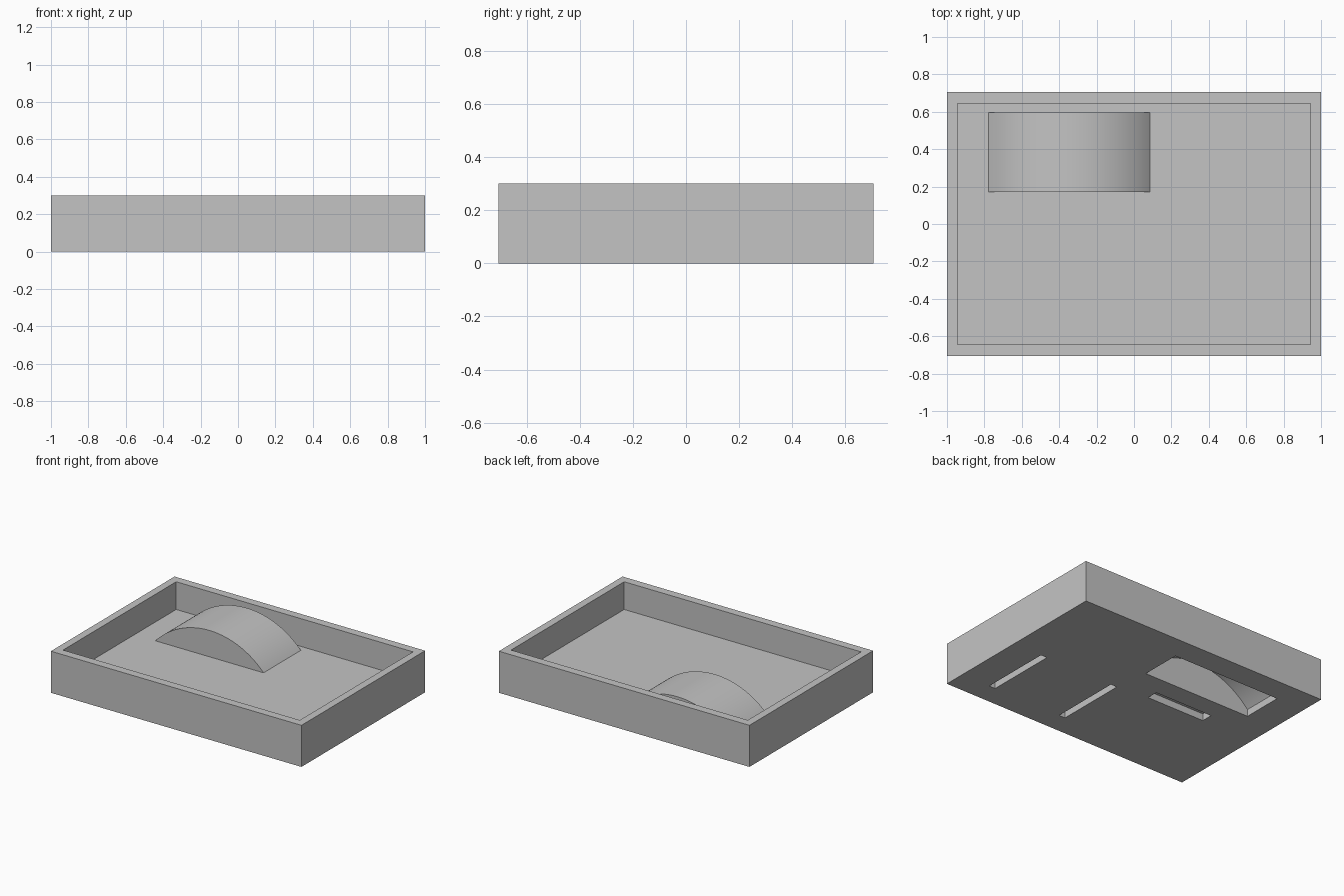
import bpy, bmesh, math

old = bpy.data.objects.get("Cube")
if old:
    bpy.data.objects.remove(old)

# One plain grey for the whole moulding
grey = bpy.data.materials.new("plain_grey")
grey.use_nodes = True
GREY = (0.55, 0.55, 0.55, 1)
grey.diffuse_color = GREY
grey.node_tree.nodes["Principled BSDF"].inputs["Base Color"].default_value = GREY


def prism(name, profile, y0, y1):
    """Extrude an x-z outline from y0 to y1."""
    bm = bmesh.new()
    face = bm.faces.new([bm.verts.new((x, y0, z)) for x, z in profile])
    out = bmesh.ops.extrude_face_region(bm, geom=[face])
    moved = [v for v in out["geom"] if isinstance(v, bmesh.types.BMVert)]
    bmesh.ops.translate(bm, verts=moved, vec=(0, y1 - y0, 0))
    bmesh.ops.recalc_face_normals(bm, faces=bm.faces)
    mesh = bpy.data.meshes.new(name)
    bm.to_mesh(mesh)
    bm.free()
    mesh.materials.append(grey)
    obj = bpy.data.objects.new(name, mesh)
    bpy.context.collection.objects.link(obj)
    return obj


def box(name, x0, x1, y0, y1, z0, z1):
    return prism(name, [(x0, z0), (x1, z0), (x1, z1), (x0, z1)], y0, y1)


def arch(name, cx, half, spring, rise, bottom, y0, y1, steps=48):
    """Circular-segment arch with short straight legs down to bottom."""
    radius = (half ** 2 + rise ** 2) / (2 * rise)
    span = math.asin(half / radius)
    profile = [(cx - half, bottom), (cx + half, bottom)]
    for i in range(steps + 1):
        a = span * (1 - 2 * i / steps)
        z = spring + rise - radius * (1 - math.cos(a))
        profile.append((cx + radius * math.sin(a), z))
    return prism(name, profile, y0, y1)


def combine(target, tool, operation):
    tool.hide_render = True
    mod = target.modifiers.new(operation.lower(), "BOOLEAN")
    mod.operation, mod.solver, mod.object = operation, "EXACT", tool
    bpy.context.view_layer.objects.active = target
    bpy.ops.object.modifier_apply(modifier=mod.name)
    bpy.data.objects.remove(tool)


# Open tray with a thick floor
FLOOR = 0.10
tray = box("tray", -1, 1, -0.705, 0.705, 0, 0.30)
combine(tray, box("tray_recess", -0.945, 0.945, -0.645, 0.645, FLOOR, 0.5), "DIFFERENCE")

# Arched housing on the floor, hollow from below
combine(tray, arch("arch_housing", -0.347, 0.432, FLOOR, 0.19, 0.05, 0.17, 0.595), "UNION")
combine(tray, arch("arch_cavity", -0.34, 0.432, 0.05, 0.19, -0.1, 0.23, 0.53), "DIFFERENCE")

# Blind slots in the underside
for x0, x1, y0, y1 in [(0.72, 0.77, -0.55, -0.025),
                       (0.125, 0.175, -0.55, -0.025),
                       (-0.585, -0.12, 0.0, 0.083)]:
    combine(tray, box("slot_cutter", x0, x1, y0, y1, -0.1, 0.05), "DIFFERENCE")

# Smooth arch, crisp edges elsewhere
bpy.ops.object.select_all(action="DESELECT")
tray.select_set(True)
bpy.context.view_layer.objects.active = tray
bpy.ops.object.shade_smooth_by_angle(angle=math.radians(25))
